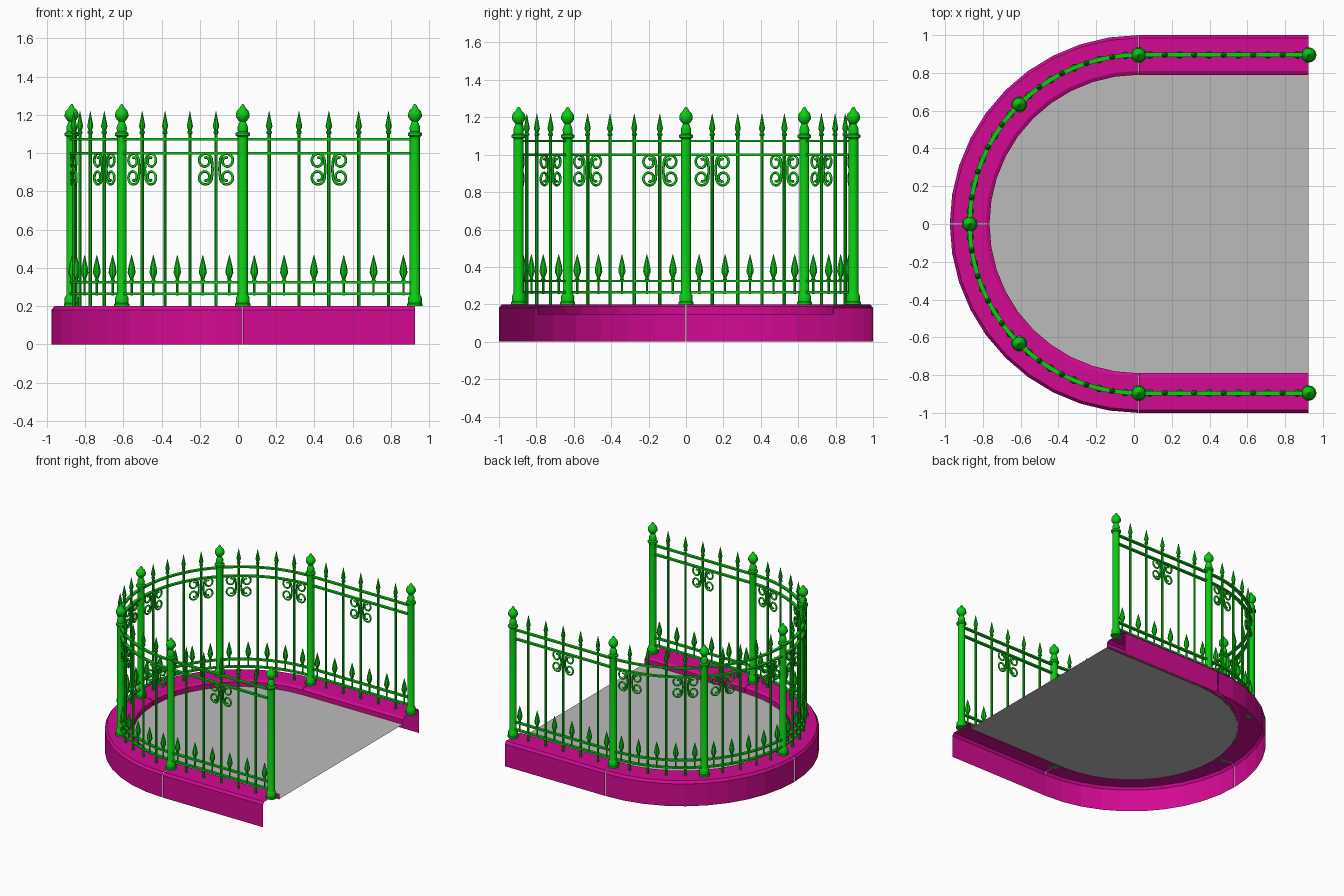
import bpy, bmesh, math
from mathutils import Matrix, Vector

cube = bpy.data.objects.get("Cube")
if cube:
    bpy.data.objects.remove(cube, do_unlink=True)

CX, END, R = 0.025, 0.925, 0.895      # arc centre, straight end, fence radius
CURB_Z = 0.2


def material(name, rgb):
    m = bpy.data.materials.new(name)
    m.use_nodes = True
    m.diffuse_color = (*rgb, 1)
    m.node_tree.nodes["Principled BSDF"].inputs["Base Color"].default_value = (*rgb, 1)
    return m


GREEN = material("green paint", (0.003, 0.62, 0.006))
MAGENTA = material("magenta curb", (0.66, 0.003, 0.29))
GREY = material("grey floor", (0.5, 0.5, 0.5))


def finish(bm, name, mat, angle=35):
    me = bpy.data.meshes.new(name)
    bm.to_mesh(me)
    bm.free()
    me.materials.append(mat)
    me.shade_smooth()
    me.set_sharp_from_angle(angle=math.radians(angle))
    return me


def add(name, me, matrix=None):
    ob = bpy.data.objects.new(name, me)
    bpy.context.collection.objects.link(ob)
    if matrix:
        ob.matrix_world = matrix
    return ob


def skin(rings, name, mat, closed=True, caps=True, angle=35):
    """Join matching rings of points with quads."""
    bm = bmesh.new()
    rows = [[bm.verts.new(p) for p in ring] for ring in rings]
    n = len(rows[0])
    for a, b in zip(rows, rows[1:]):
        for i in range(n if closed else n - 1):
            j = (i + 1) % n
            bm.faces.new((a[i], a[j], b[j], b[i]))
    if closed and caps:
        bm.faces.new(rows[0][::-1])
        bm.faces.new(rows[-1])
        bmesh.ops.recalc_face_normals(bm, faces=bm.faces)
    return finish(bm, name, mat, angle)


def lathe(profile, sides, name, mat):
    rings = [[(r * math.cos(k * math.tau / sides), r * math.sin(k * math.tau / sides), z)
              for k in range(sides)] for r, z in profile]
    return skin(rings, name, mat)


def on_arc(deg, radius=R):
    """Point on the half ring: 0 is the back, 90 the right side, 180 the front."""
    a = math.radians(deg)
    return Vector((CX - radius * math.sin(a), radius * math.cos(a), 0))


def arc_place(deg):
    return Matrix.Translation(on_arc(deg)) @ Matrix.Rotation(math.radians(deg), 4, 'Z')


def straight_place(x, side):
    return Matrix.Translation((x, side * R, 0))


# Curb: an open shell swept in four pieces with narrow joints
curb_profile = [(1.0, 0), (1.0, 0.18), (0.985, CURB_Z), (0.81, CURB_Z), (0.79, 0.188), (0.79, 0.145)]
GAP = 0.002
for name, start in (("back_curved_curb", 0), ("front_curved_curb", 90)):
    rings = []
    for k in range(11):
        deg = start + 9 * k + (0.1 if k == 0 else -0.1 if k == 10 else 0)
        rings.append([on_arc(deg, r) + Vector((0, 0, z)) for r, z in curb_profile])
    add(name, skin(rings, name, MAGENTA, closed=False, angle=5))
for name, side in (("back_straight_curb", 1), ("front_straight_curb", -1)):
    rings = [[(x, side * r, z) for r, z in curb_profile] for x in (CX + GAP, END)[::side]]
    add(name, skin(rings[::-1], name, MAGENTA, closed=False, angle=5))

# Floor: flat sheet with a rounded end
bm = bmesh.new()
outline = [(END, 0.8)] + [tuple(on_arc(9 * k, 0.8)[:2]) for k in range(21)] + [(END, -0.8)]
bm.faces.new([bm.verts.new((x, y, 0.15)) for x, y in outline])
add("floor", finish(bm, "floor", GREY))

# Rails: flat bars following the whole fence line
for name, z in (("bottom_rail", 0.265), ("lower_rail", 0.325), ("upper_rail", 1.0), ("top_rail", 1.073)):
    stations = [(END, R, 0)] + [None] * 41 + [(END, -R, 0)]
    rings = []
    for k, st in enumerate(stations):
        deg = min(max((k - 1) * 4.5, 0), 180)
        centre = Vector(st) if st else on_arc(deg)
        a = math.radians(deg)
        out = Vector((-math.sin(a), math.cos(a), 0)) * 0.012
        up = Vector((0, 0, 0.006))
        c = centre + Vector((0, 0, z))
        rings.append([c - out - up, c + out - up, c + out + up, c - out + up])
    add(name, skin(rings, name, GREEN))

# Post with plinth, collars and a finial
post = lathe([(0.041, 0.2), (0.041, 0.212), (0.036, 0.216), (0.036, 0.245), (0.03, 0.255),
              (0.027, 0.262), (0.027, 1.085), (0.037, 1.092), (0.037, 1.105), (0.026, 1.112),
              (0.028, 1.135), (0.022, 1.15), (0.016, 1.165), (0.024, 1.172), (0.036, 1.19),
              (0.036, 1.205), (0.03, 1.222), (0.016, 1.235), (0.011, 1.246), (0.004, 1.256)],
             12, "post", GREEN)

# Tall picket with a spear tip
picket = lathe([(0.009, 0.2), (0.009, 1.1), (0.014, 1.104), (0.014, 1.112), (0.009, 1.118),
                (0.017, 1.14), (0.009, 1.18), (0.001, 1.22)], 8, "picket", GREEN)

# Short leaf-shaped spear standing on the lower rails
spear = lathe([(0.006, 0.255), (0.006, 0.325), (0.012, 0.332), (0.008, 0.342), (0.021, 0.375),
               (0.017, 0.405), (0.007, 0.445), (0.001, 0.468)], 8, "spear", GREEN)


# Scroll: a C with curled ends, mirrored to the other side of its picket
def scroll_mesh():
    upper = []
    for k in range(25):
        t = k / 24
        a = math.radians(180 - 470 * t)
        r = 0.034 - 0.02 * max(0, t - 0.35) / 0.65
        upper.append(Vector((0.056 + r * math.cos(a), 0, 0.043 + 1.1 * r * math.sin(a))))
    path = [Vector((p.x, 0, -p.z)) for p in upper[::-1]] + [Vector((0.018, 0, 0))] + upper
    rings = []
    for i, p in enumerate(path):
        d = (path[min(i + 1, len(path) - 1)] - path[max(i - 1, 0)]).normalized()
        n = Vector((d.z, 0, -d.x))
        rings.append([p + 0.007 * (math.cos(q) * n + math.sin(q) * Vector((0, 1, 0)))
                      for q in (k * math.tau / 6 for k in range(6))])
    return skin(rings, "scroll", GREEN, angle=65)


scroll = scroll_mesh()


def add_scrolls(place):
    lift = Matrix.Translation((0, 0, 0.917))
    for turn in (0, math.pi):
        add("scroll", scroll, place @ lift @ Matrix.Rotation(turn, 4, 'Z'))


# Straight fence sections
STEP = 0.156
MID = (CX + END) / 2
for side in (1, -1):
    for x in (CX, END):
        add("post", post, straight_place(x, side))
    for k in range(-2, 3):
        add("picket", picket, straight_place(MID + k * STEP, side))
    for k in range(6):
        add("spear", spear, straight_place(MID + (k - 2.5) * STEP, side))
    add_scrolls(straight_place(MID, side))

# Curved fence sections: four bays of 45 degrees
for bay in range(4):
    start = 45 * bay
    if bay:
        add("post", post, arc_place(start))
    for k in range(5):
        add("spear", spear, arc_place(start + 9 * k + 4.5))
        if k:
            add("picket", picket, arc_place(start + 9 * k))
    for k in (1, 4):
        add_scrolls(arc_place(start + 9 * k))
